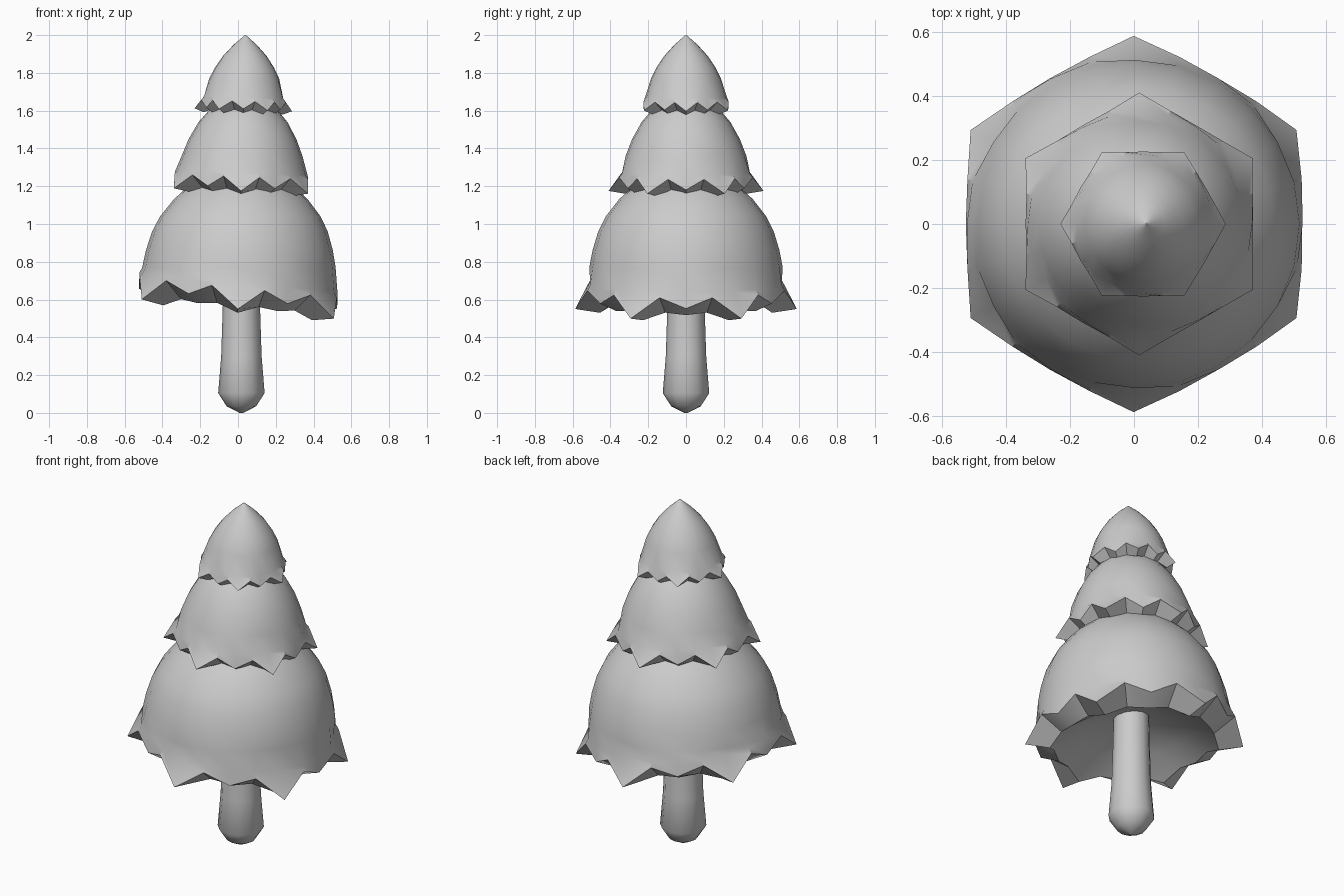
import bpy, bmesh, math

if "Cube" in bpy.data.objects:
    bpy.data.objects.remove(bpy.data.objects["Cube"])

N = 24  # vertices round each tier: tip, notch, small tip, notch, ...


def finish(bm, name, angle):
    bmesh.ops.remove_doubles(bm, verts=bm.verts, dist=0.0005)
    bmesh.ops.recalc_face_normals(bm, faces=bm.faces)
    me = bpy.data.meshes.new(name)
    bm.to_mesh(me)
    bm.free()
    ob = bpy.data.objects.new(name, me)
    bpy.context.collection.objects.link(ob)
    bpy.ops.object.select_all(action='DESELECT')
    ob.select_set(True)
    bpy.context.view_layer.objects.active = ob
    bpy.ops.object.shade_smooth_by_angle(angle=math.radians(angle))
    return ob


def skin(bm, rings):
    """Bridge consecutive rings of points and cap both ends."""
    vs = [[bm.verts.new(p) for p in ring] for ring in rings]
    n = len(vs[0])
    for a, b in zip(vs, vs[1:]):
        for i in range(n):
            j = (i + 1) % n
            bm.faces.new((a[i], a[j], b[j], b[i]))
    bm.faces.new(vs[0])
    bm.faces.new(vs[-1])


def tier(name, profile, tip, notch, small, inner, under, tilt, phase):
    """tip, notch, small: (radius, height) of the hem; inner: ring inset, drops."""

    def ring(tip, notch, small, lean=0.0):
        pts = []
        for i in range(N):
            r, z = (tip, notch, small, notch)[i % 4]
            a = math.radians(phase) + i * math.tau / N
            x, y = r * math.cos(a), r * math.sin(a)
            pts.append((x + 0.028 * (z - 0.6), y, z - lean * x))
        return pts

    # Dome, then jagged flared hem, thick underside and shallow hollow
    rings = [ring(p, p, p) for p in profile[:-1]]
    r, z = profile[-1]
    rings.append(ring((r * 0.967, z), (r, z), (r, z), tilt))
    rings.append(ring(tip, notch, small, tilt))
    r_in, d_tip, d_notch, d_small = inner
    rings.append(ring((r_in + 0.03, tip[1] - d_tip), (r_in, notch[1] - d_notch),
                      (r_in, small[1] - d_small), tilt))
    rings += [ring(p, p, p, tilt) for p in under]
    bm = bmesh.new()
    skin(bm, rings)
    return finish(bm, name, 32)


# Foliage tiers
tier("lower_foliage",
     [(0.02, 1.33), (0.14, 1.29), (0.26, 1.22), (0.355, 1.13), (0.425, 1.04),
      (0.465, 0.96), (0.495, 0.86), (0.512, 0.77), (0.524, 0.69)],
     (0.587, 0.55), (0.54, 0.662), (0.525, 0.605),
     (0.425, 0.02, 0.09, 0.045), [(0.3, 0.64), (0.15, 0.7), (0.02, 0.72)], 0.1, 30)
tier("middle_foliage",
     [(0.02, 1.70), (0.1, 1.67), (0.175, 1.61), (0.235, 1.54), (0.285, 1.45),
      (0.32, 1.36), (0.35, 1.27)],
     (0.41, 1.175), (0.366, 1.25), (0.355, 1.195),
     (0.29, 0.015, 0.065, 0.035), [(0.2, 1.23), (0.02, 1.27)], 0.04, 30)
tier("upper_foliage",
     [(0.003, 2.0), (0.06, 1.95), (0.115, 1.89), (0.155, 1.83), (0.185, 1.77), (0.217, 1.67)],
     (0.258, 1.605), (0.232, 1.65), (0.226, 1.61),
     (0.178, 0.02, 0.045, 0.03), [(0.12, 1.63), (0.02, 1.65)], 0.03, 0)

# Trunk: rounded foot, slight taper
bm = bmesh.new()
skin(bm, [[(0.018 + r * math.cos(i * math.tau / 12), r * math.sin(i * math.tau / 12), z)
           for i in range(12)]
          for r, z in [(0.01, 0.0), (0.078, 0.035), (0.123, 0.105), (0.107, 0.3),
                       (0.099, 0.55), (0.095, 0.75)]])
finish(bm, "trunk", 60)
